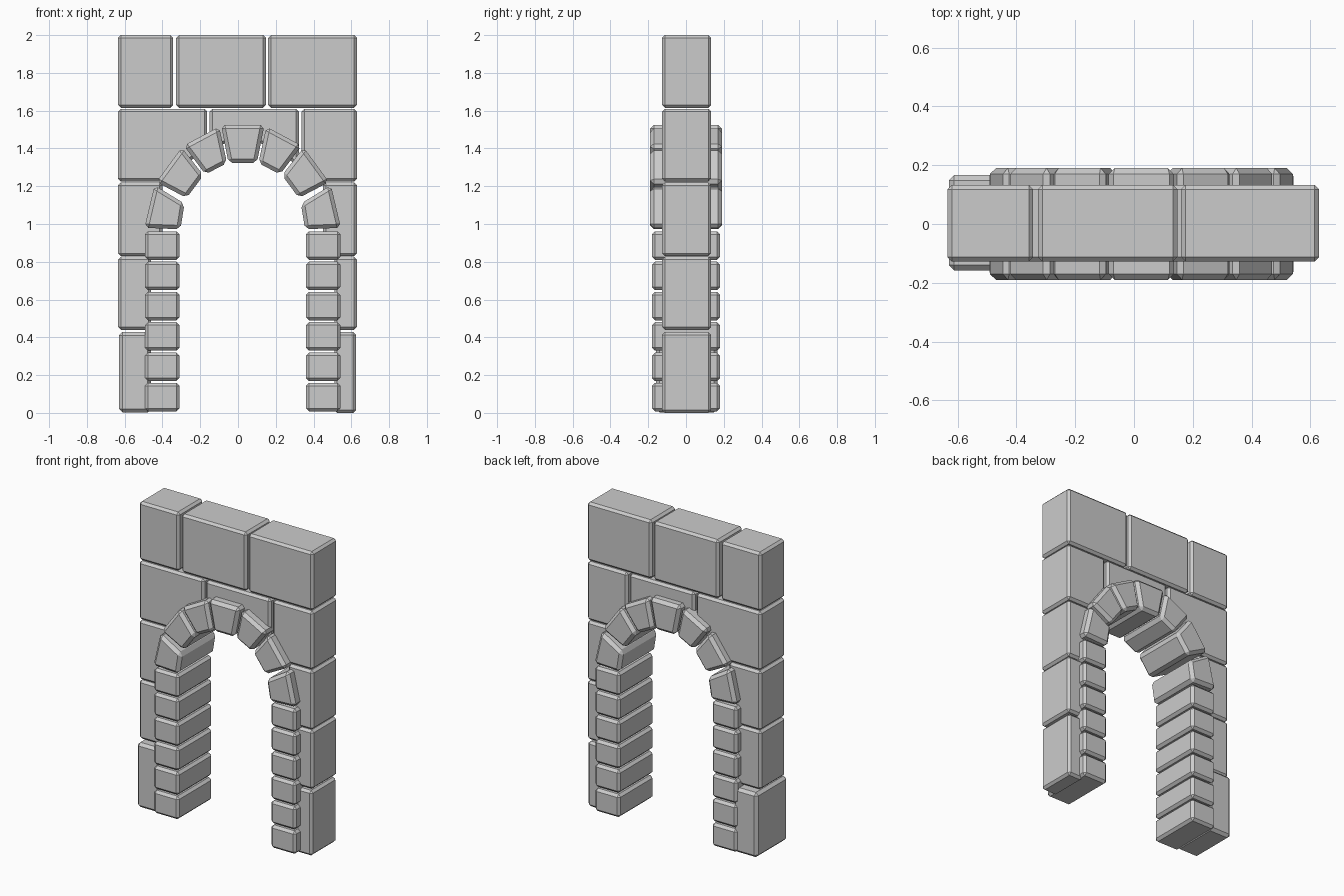
import bpy, bmesh

if "Cube" in bpy.data.objects:
    bpy.data.objects.remove(bpy.data.objects["Cube"])

CX = 0.025  # centre line of the arch opening


def stone(name, pts, y0, y1, bevel):
    """Chamfered block: an XZ outline extruded from y0 to y1."""
    bm = bmesh.new()
    face = bm.faces.new([bm.verts.new((x, y0, z)) for x, z in pts])
    ext = bmesh.ops.extrude_face_region(bm, geom=[face])
    for v in ext["geom"]:
        if isinstance(v, bmesh.types.BMVert):
            v.co.y = y1
    bmesh.ops.recalc_face_normals(bm, faces=bm.faces)
    mesh = bpy.data.meshes.new(name)
    bm.to_mesh(mesh)
    bm.free()
    ob = bpy.data.objects.new(name, mesh)
    bpy.context.collection.objects.link(ob)
    mod = ob.modifiers.new("chamfer", "BEVEL")
    mod.width = bevel
    mod.segments = 1
    mod.limit_method = "ANGLE"
    mod.angle_limit = 0.87
    return ob


def rect(x0, x1, z0, z1):
    return [(x0, z0), (x1, z0), (x1, z1), (x0, z1)]


def flip(pts):
    return [(2 * CX - x, z) for x, z in pts]


WY = (-0.127, 0.133)

# Top course
for x0, x1 in [(-0.635, -0.343), (-0.327, 0.148), (0.16, 0.63)]:
    stone("top_course_block", rect(x0, x1, 1.615, 2.0), *WY, 0.015)

# Second course, cut to follow the arch
second = [
    [(-0.635, 1.225), (-0.36, 1.225), (-0.24, 1.345), (-0.163, 1.39),
     (-0.163, 1.61), (-0.635, 1.61)],
    [(-0.15, 1.40), (-0.06, 1.43), (0.11, 1.43), (0.2, 1.40), (0.322, 1.30),
     (0.322, 1.61), (-0.15, 1.61)],
    [(0.337, 1.30), (0.41, 1.225), (0.63, 1.225), (0.63, 1.61), (0.337, 1.61)],
]
for pts in second:
    stone("spandrel_block", pts, *WY, 0.015)

# Side courses
for z0, z1, xl, xr in [(0.83, 1.22, -0.40, 0.45), (0.44, 0.827, -0.46, 0.51)]:
    stone("left_wall_block", rect(-0.635, xl, z0, z1), *WY, 0.015)
    stone("right_wall_block", rect(xr, 0.63, z0, z1), *WY, 0.015)

# Base blocks, the left one is thicker
stone("left_base_block", rect(-0.63, -0.46, 0.003, 0.428), -0.158, 0.166, 0.018)
stone("right_base_block", rect(0.51, 0.625, 0.0, 0.428), *WY, 0.015)

# Jamb stones
for i in range(6):
    z = 0.008 + i * 0.1605
    pts = rect(-0.492, -0.31, z, z + 0.151)
    stone("left_jamb_stone", pts, -0.18, 0.18, 0.016)
    stone("right_jamb_stone", flip(pts), -0.18, 0.18, 0.016)

# Arch stones: outer low, outer high, inner high, inner low
voussoirs = [
    [(-0.495, 0.98), (-0.442, 1.205), (-0.283, 1.108), (-0.305, 0.972)],
    [(-0.432, 1.222), (-0.298, 1.405), (-0.183, 1.258), (-0.272, 1.138)],
    [(-0.287, 1.415), (-0.100, 1.515), (-0.058, 1.322), (-0.173, 1.263)],
]
for pts in voussoirs:
    stone("left_arch_stone", pts, -0.19, 0.19, 0.02)
    stone("right_arch_stone", flip(pts), -0.19, 0.19, 0.02)
stone("keystone", [(-0.09, 1.525), (0.14, 1.525), (0.10, 1.323), (-0.05, 1.323)],
      -0.19, 0.19, 0.02)
